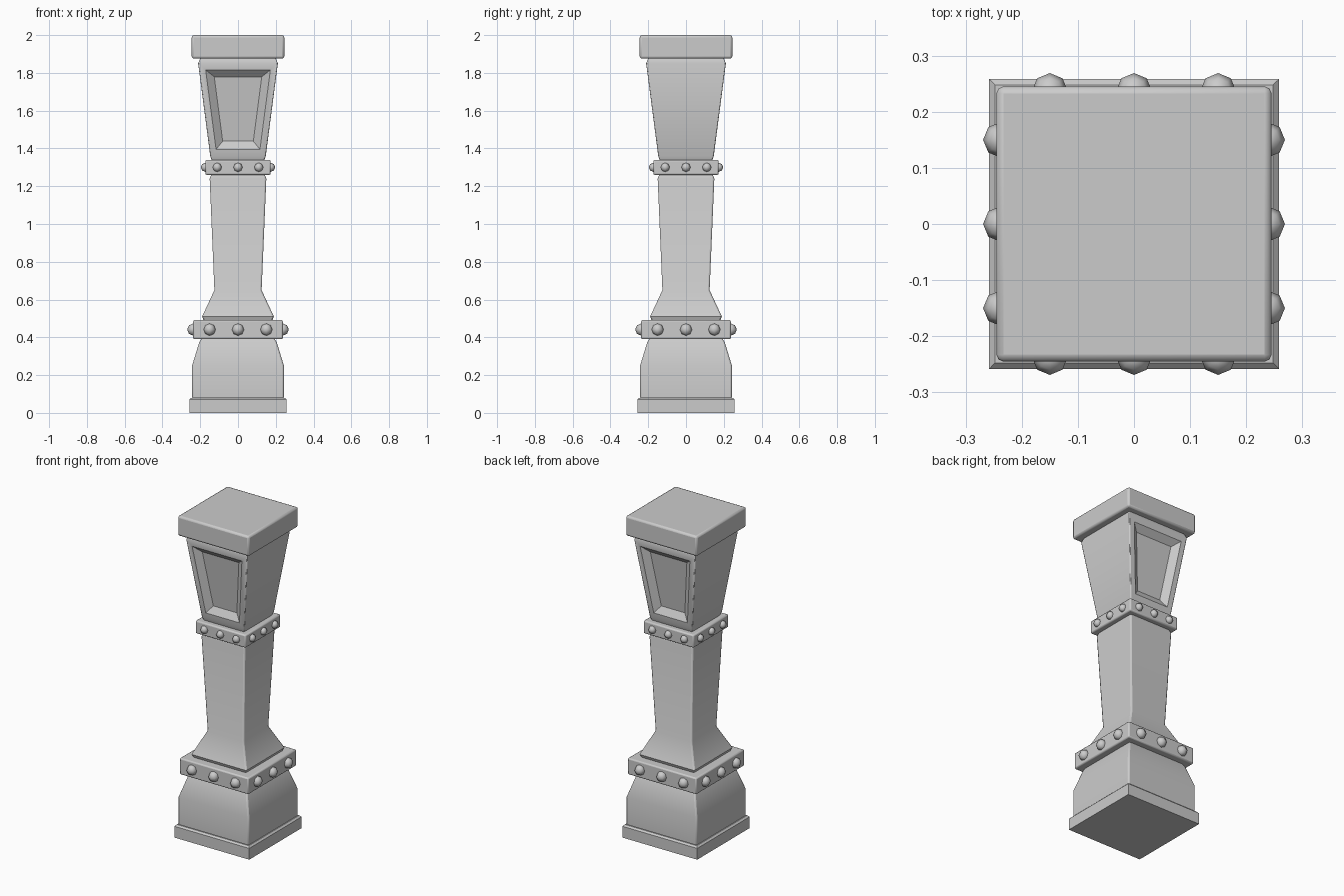
import bpy, bmesh, math
from mathutils import Matrix

if "Cube" in bpy.data.objects:
    bpy.data.objects.remove(bpy.data.objects["Cube"])


def finish(bm, name, bevel=0.0, angle=35):
    bmesh.ops.recalc_face_normals(bm, faces=bm.faces)
    mesh = bpy.data.meshes.new(name)
    bm.to_mesh(mesh)
    bm.free()
    ob = bpy.data.objects.new(name, mesh)
    bpy.context.collection.objects.link(ob)
    if bevel:
        m = ob.modifiers.new("edge_bevel", 'BEVEL')
        m.width = bevel
        m.segments = 2
        m.limit_method = 'ANGLE'
        m.angle_limit = math.radians(60)
    bpy.ops.object.select_all(action='DESELECT')
    ob.select_set(True)
    bpy.context.view_layer.objects.active = ob
    bpy.ops.object.shade_smooth_by_angle(angle=math.radians(angle))
    return ob


def square_loft(profile):
    """Stack square rings given as (half width, z) and cap both ends."""
    bm = bmesh.new()
    rings = [[bm.verts.new((sx * h, sy * h, z))
              for sx, sy in ((-1, -1), (1, -1), (1, 1), (-1, 1))]
             for h, z in profile]
    for a, b in zip(rings, rings[1:]):
        for i in range(4):
            j = (i + 1) % 4
            bm.faces.new((a[i], a[j], b[j], b[i]))
    bm.faces.new(rings[0][::-1])
    bm.faces.new(rings[-1])
    bm.normal_update()
    return bm


# Plinth, body, shaft and cap
finish(square_loft([(0.258, 0), (0.258, 0.07), (0.248, 0.08)]), "plinth")
finish(square_loft([(0.243, 0.075), (0.243, 0.25), (0.205, 0.375), (0.195, 0.39)]),
       "base_body", 0.008)
finish(square_loft([(0.18, 0.485), (0.19, 0.51), (0.125, 0.65), (0.15, 1.24), (0.14, 1.265)]),
       "shaft", 0.008)
finish(square_loft([(0.245, 1.875), (0.245, 2.0)]), "cap", 0.012)

# Capital with sunken panels on front and back
bm = square_loft([(0.138, 1.335), (0.147, 1.36), (0.211, 1.85), (0.2, 1.878)])
panels = [f for f in bm.faces
          if abs(f.normal.y) > 0.9 and 1.5 < f.calc_center_median().z < 1.7]
for f in panels:
    bmesh.ops.inset_region(bm, faces=[f], thickness=0.035, use_even_offset=True)
    bmesh.ops.inset_region(bm, faces=[f], thickness=0.04, depth=-0.03,
                           use_even_offset=True)
finish(bm, "capital", 0.005)

# Bands, each with three round studs per side
for name, half, z0, z1, gap, r in (("lower", 0.237, 0.39, 0.492, 0.15, 0.032),
                                   ("upper", 0.173, 1.26, 1.34, 0.11, 0.024)):
    finish(square_loft([(half, z0), (half, z1)]), name + "_band", 0.008)
    bm = bmesh.new()
    for side in range(4):
        for k in (-1, 0, 1):
            mat = (Matrix.Rotation(side * math.pi / 2, 4, 'Z')
                   @ Matrix.Translation((k * gap, -half, (z0 + z1) / 2)))
            bmesh.ops.create_uvsphere(bm, u_segments=8, v_segments=4,
                                      radius=r, matrix=mat)
    finish(bm, name + "_band_studs", angle=60)
